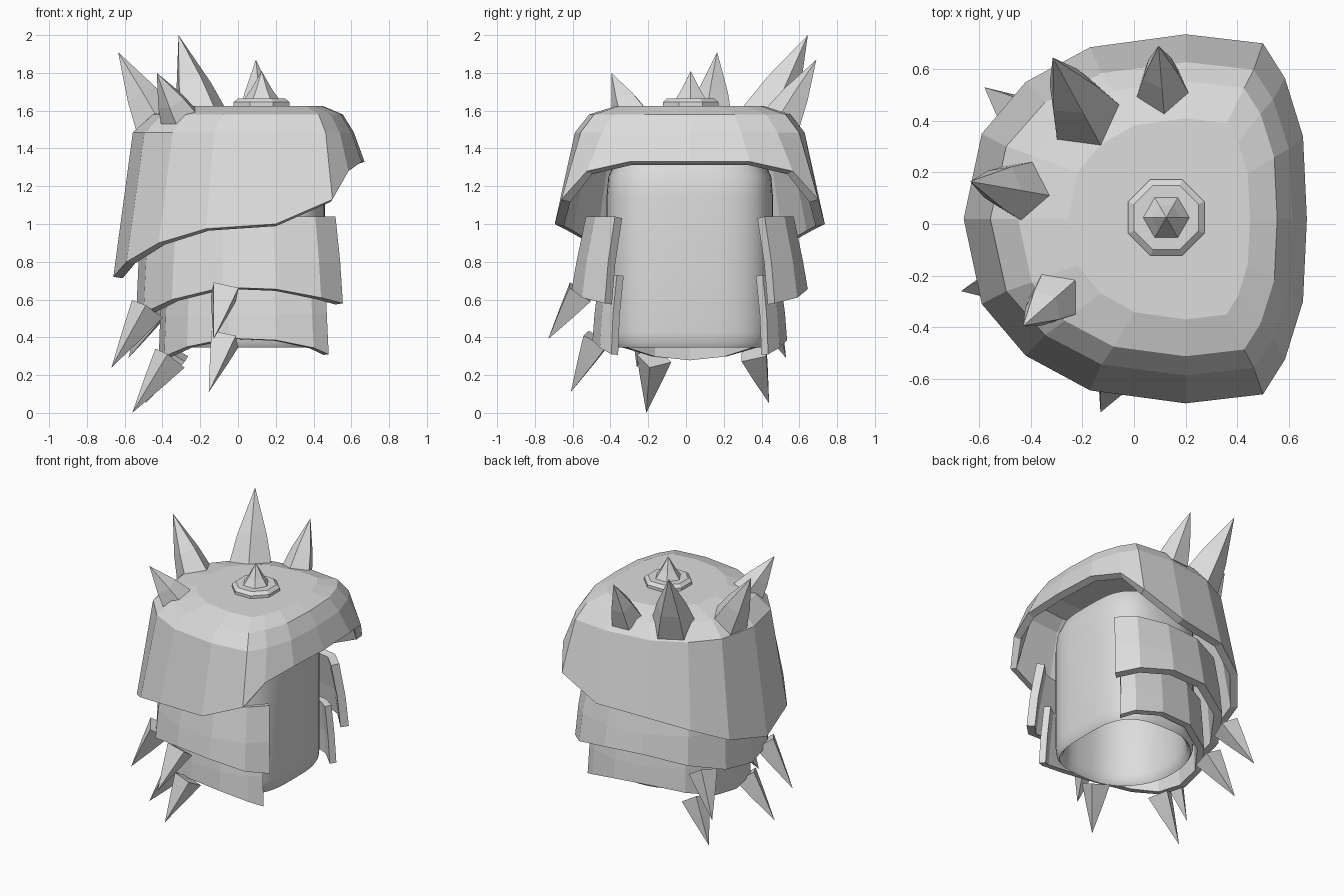
import bpy, bmesh, math
from mathutils import Vector

if "Cube" in bpy.data.objects:
    bpy.data.objects.remove(bpy.data.objects["Cube"])

steel = bpy.data.materials.new("grey steel")
steel.diffuse_color = (0.72, 0.72, 0.72, 1)
steel.use_nodes = True
steel.node_tree.nodes["Principled BSDF"].inputs["Base Color"].default_value = steel.diffuse_color
Y0 = 0.02  # plane of symmetry


def finish(name, bm):
    mesh = bpy.data.meshes.new(name)
    bm.to_mesh(mesh)
    bm.free()
    mesh.materials.append(steel)
    obj = bpy.data.objects.new(name, mesh)
    bpy.context.collection.objects.link(obj)
    return obj


def bridge(bm, rows, closed=True):
    """Quads between successive rows of vertices."""
    n = len(rows[0])
    for low, high in zip(rows, rows[1:]):
        for i in range(n if closed else n - 1):
            j = (i + 1) % n
            bm.faces.new((low[i], low[j], high[j], high[i]))


def shell(name, half, rings, cx, thickness, closed):
    """Lofted plate: half outline mirrored in y; each ring is (x scale, y scale, height)."""
    mirrored = [(x, -y, z) for x, y, z in reversed(half[:-1])]
    outline = half + (mirrored[:-1] if closed else mirrored)
    bm = bmesh.new()
    rows = [[bm.verts.new((x, y + Y0, z)) for x, y, z in outline]]
    for sx, sy, h in rings:
        rows.append([bm.verts.new((cx + (x - cx) * sx, y * sy + Y0, h)) for x, y, z in outline])
    bridge(bm, rows, closed)
    if closed:
        bm.faces.new(rows[-1])
    obj = finish(name, bm)
    mod = obj.modifiers.new("thickness", 'SOLIDIFY')
    mod.thickness = thickness
    mod.offset = -1
    return obj


def spike(name, base, tip, radius, sides, bulge, spin=0.0):
    """Faceted spike from base to tip, with a slightly swollen waist."""
    base, tip = Vector(base), Vector(tip)
    axis = tip - base
    turn = axis.to_track_quat('Z', 'Y')
    bm = bmesh.new()
    rows = []
    for t, r in ((0, radius), (0.4, radius * bulge)):
        rows.append([bm.verts.new(base + axis * t + turn @ Vector(
            (r * math.cos(spin + math.tau * i / sides), r * math.sin(spin + math.tau * i / sides), 0)))
            for i in range(sides)])
    bridge(bm, rows)
    point = bm.verts.new(tip)
    for i in range(sides):
        bm.faces.new((rows[1][i], rows[1][(i + 1) % sides], point))
    bm.faces.new(rows[0][::-1])
    return finish(name, bm)


# inner body: hollow column, squared at the front, round at the back, open below
bm = bmesh.new()
N = 48
outline = []
for i in range(N):
    c, s = math.cos(math.tau * i / N), math.sin(math.tau * i / N)
    p = 0.6 if c > 0 else 0.95
    outline.append((math.copysign(abs(c) ** p, c), math.copysign(abs(s) ** p, s)))
rows = [[bm.verts.new((0.06 + 0.40 * k * x, Y0 + 0.44 * k * y, z)) for x, y in outline]
        for k, z in ((0.8, 1.28), (0.88, 1.2), (0.88, 0.42), (0.9, 0.37), (0.95, 0.345),
                     (0.985, 0.37), (1, 0.43), (1, 1.15), (0.98, 1.25), (0.9, 1.33))]
bridge(bm, rows)
bm.faces.new(rows[0][::-1])
bm.faces.new(rows[-1])
body = finish("inner_body", bm)
bpy.context.view_layer.objects.active = body
body.select_set(True)
bpy.ops.object.shade_smooth_by_angle(angle=math.radians(60))

# top cap, high at the face opening and low at the back
shell("top_cap",
      [(0.67, 0, 1.33), (0.655, 0.32, 1.33), (0.585, 0.545, 1.28), (0.5, 0.68, 1.13),
       (0.2, 0.715, 1.0), (-0.17, 0.665, 0.975), (-0.42, 0.53, 0.9), (-0.59, 0.33, 0.8),
       (-0.66, 0, 0.72)],
      [(0.88, 0.85, 1.485), (0.755, 0.745, 1.58), (0.53, 0.545, 1.625)], 0.2, 0.05, True)

# two overlapping neck bands, open at the front
shell("middle_band",
      [(0.555, 0.45, 0.58), (0.44, 0.57, 0.61), (0.2, 0.625, 0.655), (-0.08, 0.6, 0.665),
       (-0.35, 0.46, 0.6), (-0.5, 0.24, 0.53), (-0.54, 0, 0.5)],
      [(0.975, 0.96, 0.8), (0.93, 0.88, 1.04)], 0, 0.055, False)
shell("lower_band",
      [(0.48, 0.415, 0.31), (0.4, 0.475, 0.345), (0.2, 0.515, 0.385), (-0.05, 0.49, 0.395),
       (-0.27, 0.37, 0.35), (-0.39, 0.2, 0.3), (-0.42, 0, 0.28)],
      [(0.98, 0.98, 0.52), (0.96, 0.93, 0.73)], 0, 0.045, False)

# crown spikes
for i, (base, tip, r) in enumerate([
        ((-0.19, 0.42, 1.55), (-0.315, 0.645, 2.0), 0.15),
        ((-0.43, 0.13, 1.53), (-0.635, 0.165, 1.91), 0.13),
        ((-0.30, -0.28, 1.55), (-0.43, -0.395, 1.8), 0.115),
        ((0.11, 0.52, 1.56), (0.095, 0.69, 1.87), 0.11)]):
    spike(f"crown_spike_{i + 1}", base, tip, r, 5, 0.68, 0.3)

# stud in the middle of the cap: chamfered octagon and small spike
bm = bmesh.new()
rows = [[bm.verts.new((0.125 + r * math.cos(math.tau * (i + 0.5) / 8),
                       0.025 + r * math.sin(math.tau * (i + 0.5) / 8), z)) for i in range(8)]
        for r, z in ((0.16, 1.60), (0.16, 1.645), (0.135, 1.665))]
bridge(bm, rows)
bm.faces.new(rows[0][::-1])
bm.faces.new(rows[-1])
finish("stud_base", bm)
spike("stud_spike", (0.125, 0.025, 1.65), (0.125, 0.025, 1.81), 0.1, 6, 0.55)

# hanging spikes on the bands
for i, (base, tip) in enumerate([
        ((-0.48, -0.21, 0.55), (-0.67, -0.26, 0.24)),
        ((-0.07, -0.56, 0.64), (-0.13, -0.73, 0.39)),
        ((-0.43, 0.42, 0.56), (-0.58, 0.53, 0.29)),
        ((-0.36, -0.17, 0.29), (-0.56, -0.21, 0.0)),
        ((-0.07, -0.47, 0.39), (-0.155, -0.61, 0.11)),
        ((-0.33, 0.36, 0.32), (-0.49, 0.44, 0.05))]):
    spike(f"hanging_spike_{i + 1}", base, tip, 0.095, 4, 0.62, 0.4)
